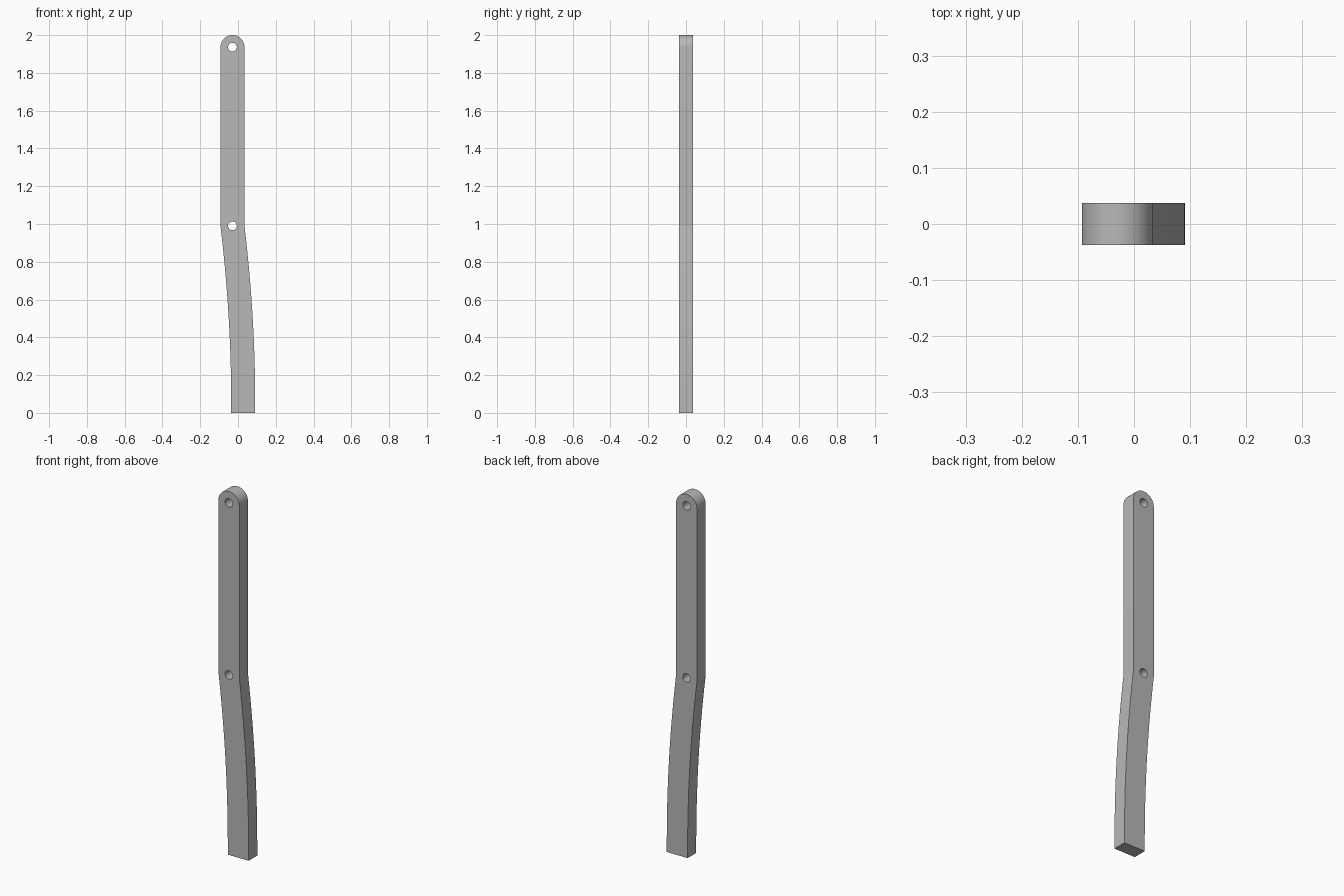
import bpy, bmesh, math

if "Cube" in bpy.data.objects:
    bpy.data.objects.remove(bpy.data.objects["Cube"])

HALF_W, HALF_T = 0.0635, 0.0375     # half width and half thickness of the bar
AXIS = -0.0295                      # centre line of the straight upper half
BEND, TOP = 0.99, 2.0
SHIFT = 0.057                       # sideways offset of the foot
CAP_Z = TOP - HALF_W
HOLE_R = 0.023

grey = bpy.data.materials.new("plain_grey")
grey.use_nodes = True
grey.diffuse_color = (0.48, 0.48, 0.48, 1)
grey.node_tree.nodes["Principled BSDF"].inputs["Base Color"].default_value = grey.diffuse_color


def prism(name, outline, half):
    """Extrude an (x, z) outline along y."""
    bm = bmesh.new()
    face = bm.faces.new([bm.verts.new((x, -half, z)) for x, z in outline])
    new = bmesh.ops.extrude_face_region(bm, geom=[face])["geom"]
    bmesh.ops.translate(bm, vec=(0, 2 * half, 0),
                        verts=[v for v in new if isinstance(v, bmesh.types.BMVert)])
    bmesh.ops.recalc_face_normals(bm, faces=bm.faces)
    mesh = bpy.data.meshes.new(name)
    bm.to_mesh(mesh)
    bm.free()
    mesh.materials.append(grey)
    obj = bpy.data.objects.new(name, mesh)
    bpy.context.collection.objects.link(obj)
    return obj


def arc(cx, cz, r, sweep, steps):
    return [(cx + r * math.cos(sweep * i / steps), cz + r * math.sin(sweep * i / steps))
            for i in range(steps + 1)]


def centre_x(z):
    """Centre line of the curved lower half, upright at the foot."""
    t = max(0, (z - 0.05) / (BEND - 0.05))
    return AXIS + SHIFT * (1 - t * t)


# Bar: curved lower half, straight upper half, rounded top
levels = [BEND * i / 24 for i in range(25)]
right = [(centre_x(z) + HALF_W, z) for z in levels]
left = [(centre_x(z) - HALF_W, z) for z in reversed(levels)]
bar = prism("bent_bar", right + arc(AXIS, CAP_Z, HALF_W, math.pi, 40) + left, HALF_T)

# Two pin holes through the thickness
bpy.context.view_layer.objects.active = bar
for name, z in (("top_hole", CAP_Z), ("middle_hole", BEND)):
    cutter = prism(name + "_cutter", arc(AXIS, z, HOLE_R, math.tau, 80)[:-1], HALF_T * 2)
    cutter.hide_render = True
    mod = bar.modifiers.new(name, "BOOLEAN")
    mod.operation, mod.solver, mod.object = "DIFFERENCE", "EXACT", cutter
    bpy.ops.object.modifier_apply(modifier=name)
    bpy.data.objects.remove(cutter)

# Smooth the curves but keep the crease at the bend
bpy.ops.object.select_all(action="DESELECT")
bar.select_set(True)
bpy.ops.object.shade_smooth_by_angle(angle=math.radians(5.5))
